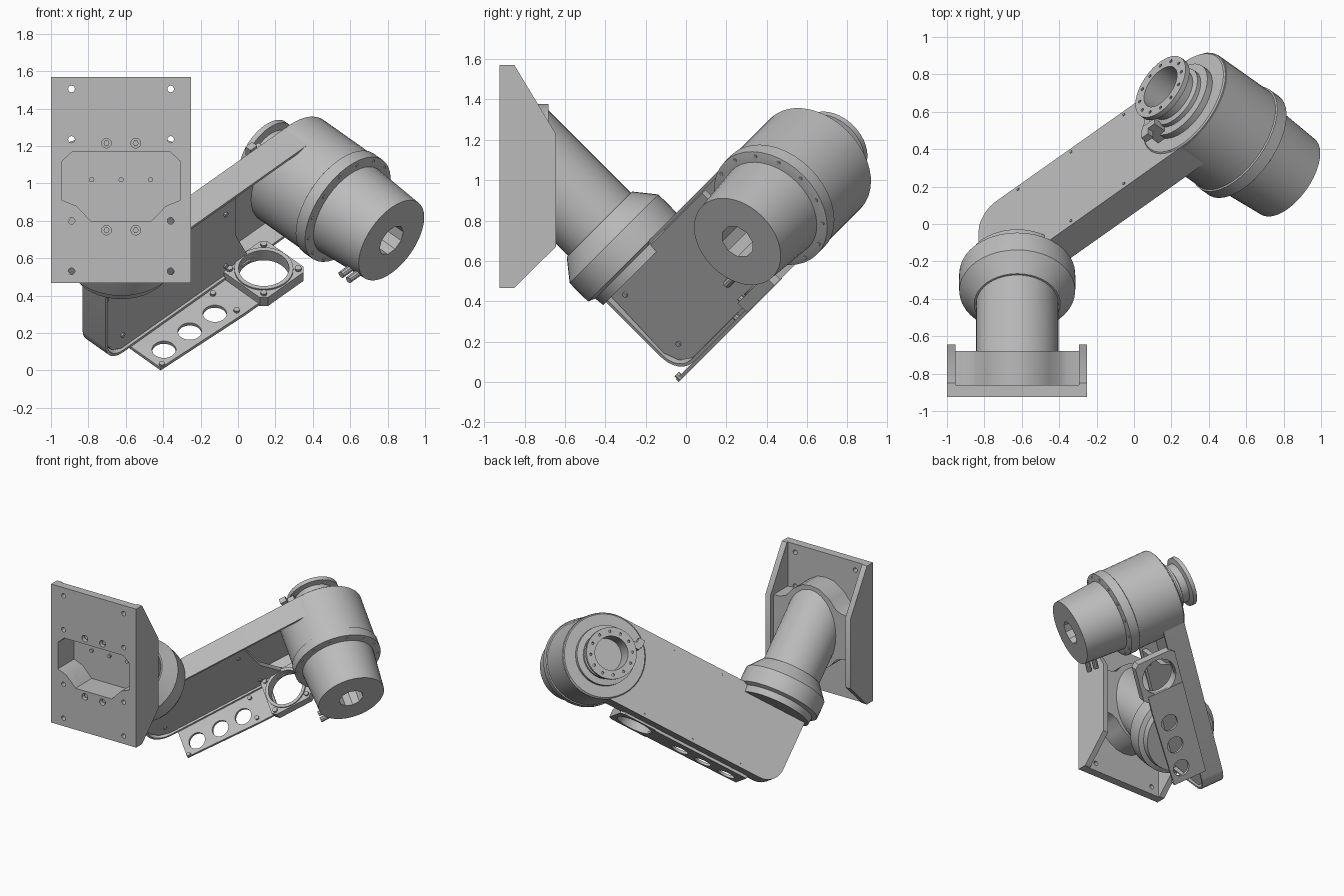
import bpy, bmesh
from math import sin, cos, pi, radians
from mathutils import Matrix, Vector

if "Cube" in bpy.data.objects:
    bpy.data.objects.remove(bpy.data.objects["Cube"], do_unlink=True)

grey = bpy.data.materials.new("light grey metal")
grey.use_nodes = True
grey.diffuse_color = (0.5, 0.5, 0.5, 1)
grey.node_tree.nodes["Principled BSDF"].inputs["Base Color"].default_value = (0.5, 0.5, 0.5, 1)

# Directions: along the arm, along the motor axis, up the shoulder axis
h = 0.5 ** 0.5
ALONG, AXIS, UP = Vector((h, .5, .5)), Vector((h, -.5, -.5)), Vector((0, -h, h))


def frame(x, y, z):
    return Matrix((x, y, z)).transposed().to_4x4()


BEAM = frame(ALONG, UP, AXIS)
FLAT = frame(AXIS, ALONG, UP)
CROSS = frame(UP, AXIS, ALONG)
FRONT = frame(Vector((1, 0, 0)), Vector((0, 0, 1)), Vector((0, -1, 0)))
SIDE = frame(Vector((0, 1, 0)), Vector((0, 0, 1)), Vector((1, 0, 0)))


def finish(name, bm, matrix):
    bmesh.ops.transform(bm, matrix=matrix, verts=bm.verts)
    bmesh.ops.recalc_face_normals(bm, faces=bm.faces)
    mesh = bpy.data.meshes.new(name)
    bm.to_mesh(mesh)
    bm.free()
    mesh.materials.append(grey)
    mesh.shade_smooth()
    mesh.set_sharp_from_angle(angle=radians(32))
    obj = bpy.data.objects.new(name, mesh)
    bpy.context.collection.objects.link(obj)
    return obj


def prism(name, points, low, high, matrix, recess=None):
    bm = bmesh.new()
    base = bm.faces.new([bm.verts.new((x, y, low)) for x, y in points])
    new = bmesh.ops.extrude_face_region(bm, geom=[base])["geom"]
    verts = [g for g in new if isinstance(g, bmesh.types.BMVert)]
    top = [g for g in new if isinstance(g, bmesh.types.BMFace)]
    bmesh.ops.translate(bm, verts=verts, vec=(0, 0, high - low))
    bmesh.ops.recalc_face_normals(bm, faces=bm.faces)
    if recess:
        wall, depth = recess
        bmesh.ops.inset_region(bm, faces=top, thickness=wall, use_even_offset=True)
        inner = bmesh.ops.extrude_discrete_faces(bm, faces=top)["faces"]
        bmesh.ops.translate(bm, verts=inner[0].verts[:], vec=(0, 0, -depth))
    return finish(name, bm, matrix)


def lathe(name, profile, matrix, centre, sides=40, cut_y=None):
    bm = bmesh.new()
    rings = [[bm.verts.new((r * cos(2 * pi * i / sides), r * sin(2 * pi * i / sides), z))
              for i in range(sides)] for r, z in profile]
    for low, high in zip(rings, rings[1:]):
        for i in range(sides):
            j = (i + 1) % sides
            bm.faces.new((low[i], low[j], high[j], high[i]))
    bmesh.ops.remove_doubles(bm, verts=bm.verts, dist=1e-5)
    bmesh.ops.transform(bm, matrix=matrix @ Matrix.Translation((*centre, 0)), verts=bm.verts)
    if cut_y is not None:
        cut = bmesh.ops.bisect_plane(bm, geom=bm.verts[:] + bm.edges[:] + bm.faces[:],
                                     plane_co=(0, cut_y, 0), plane_no=(0, -1, 0), clear_outer=True)
        bmesh.ops.edgeloop_fill(bm, edges=[e for e in cut["geom_cut"] if isinstance(e, bmesh.types.BMEdge)])
    return finish(name, bm, Matrix.Identity(4))


def ring(x, y, r, sides=20):
    return [(x + r * cos(2 * pi * i / sides), y + r * sin(2 * pi * i / sides)) for i in range(sides)]


def rect(x0, x1, y0, y1):
    return [(x0, y0), (x1, y0), (x1, y1), (x0, y1)]


def cut(objects, cutters):
    for obj in objects:
        for cutter in cutters:
            mod = obj.modifiers.new("cut", "BOOLEAN")
            mod.operation, mod.solver, mod.object = "DIFFERENCE", "EXACT", cutter
        bpy.context.view_layer.update()
        mesh = bpy.data.meshes.new_from_object(obj.evaluated_get(bpy.context.evaluated_depsgraph_get()))
        obj.modifiers.clear()
        obj.data = mesh
        mesh.set_sharp_from_angle(angle=radians(32))
    for cutter in cutters:
        bpy.data.objects.remove(cutter, do_unlink=True)


# Mounting bracket: front plate, side walls, flared pocket housing
MID = -0.625
plate = prism("mount_plate", rect(-1, -.25, .467, 1.57), .86, .925, FRONT)
wall = [(-.87, .467), (-.85, .467), (-.645, .67), (-.645, 1.23), (-.85, 1.57), (-.87, 1.57)]
for name, x in (("mount_wall_right", -1), ("mount_wall_left", -.295)):
    prism(name, wall, x, x + .045, SIDE)
arch = [(.34, .175), (.27, .18), (.22, .2), (.17, .26), (.13, .29), (.07, .325), (0, .335)]
upper = arch + [(-x, z) for x, z in arch[-2::-1]]
flare = [(MID + x, 1.043 + z) for x, z in upper] + [(MID - x, 1.043 - z) for x, z in upper]
housing = prism("pocket_housing", flare, .68, .87, FRONT)

half = [(.26, 1.17), (.315, 1.12), (.315, .91), (.24, .88), (.16, .797)]
octagon = [(MID + x, z) for x, z in half] + [(MID - x, z) for x, z in reversed(half)]
cut([plate, housing], [prism("pocket_cutter", octagon, .72, 1, FRONT)])
holes = [prism("hole_cutter", ring(x, z, .018, 12), .8, 1, FRONT)
         for x in (-.89, -.36) for z in (.53, .80, 1.235, 1.505)]
holes += [prism("hole_cutter", ring(MID + x, z, .026, 12), .89, 1, FRONT)
          for x in (-.078, .078) for z in (.75, 1.215)]
cut([plate], holes)
for x in (-.078, .078):
    for z in (.75, 1.215):
        prism("mount_bolt", ring(MID + x, z, .016, 6), .88, .905, FRONT)
for x in (-.157, 0, .157):
    prism("pocket_bolt", ring(MID + x, 1.02, .014, 10), .715, .735, FRONT)

# Shoulder: slanted tube with a wide collar
SHOULDER = (-.618, -.265)
lathe("shoulder_tube", [(0, .75), (.22, .75), (.22, 1.6), (0, 1.6)], FLAT, SHOULDER, cut_y=-.69)
lathe("shoulder_collar", [(0, .56), (.27, .56), (.275, .61), (.31, .625), (.312, .69),
                          (.31, .755), (.23, .855), (0, .855)], FLAT, SHOULDER)

# Arm: open tray with a round elbow end
END, MIDW, R, LOW = 1.055, .312, .314, .045
turns = [.565 + (pi - .565) * i / 18 for i in range(19)]
outline = [(END + R * sin(t), MIDW - R * cos(t)) for t in turns]
outline += [(-.46, MIDW + R), (-.5, MIDW + R - .05)]
outline += [(-.37 - .13 * sin(pi * i / 12), LOW + .13 - .13 * cos(pi * i / 12)) for i in range(6, -1, -1)]
prism("arm_tray", outline, -.675, -.5, BEAM, recess=(.016, .14))
cover = [(-.482, .18), (-.44, .1), (-.365, .063), (.6, .063), (.5, .3), (.5, .605), (-.46, .605)]
prism("arm_cover", cover, -.55, -.515, BEAM)
for a, w in ((-.38, .52), (-.36, .16), (.42, .52), (.42, .13)):
    prism("cover_bolt", ring(a, w, .014, 8), -.52, -.505, BEAM)
for a in (-.2, .2, .6, .95):
    for w in (.075, .595):
        prism("arm_bolt", ring(a, w, .008, 8), -.68, -.67, BEAM)

# Elbow motor: stepped drum with a bore in its nose
hub = (END, MIDW)
lathe("elbow_drum", [(0, -.682), (R - .01, -.682), (R + .002, -.67), (R + .002, -.3), (R + .01, -.295),
                     (R + .01, -.225), (.285, -.215), (0, -.215)], BEAM, hub)
nose = lathe("motor_nose", [(0, -.25), (.272, -.25), (.248, .105), (0, .105)], BEAM, hub)
cut([nose], [prism("bore_cutter", ring(*hub, .09, 10), -.2, .2, BEAM)])
for i in range(14):
    t = 2 * pi * i / 14
    prism("drum_bolt", ring(END + .3 * cos(t), MIDW + .3 * sin(t), .01, 8), -.23, -.215, BEAM)

# Cable studs under the nose
for b in (.02, .075):
    prism("cable_stud", ring(.2, b, .02, 10), .76, .87, CROSS)

# Output flange on the back of the elbow
flange = lathe("output_flange", [(0, -.69), (.125, -.69), (.125, -.855), (.19, -.855), (.19, -.825),
                                 (.15, -.815), (.15, -.76), (.175, -.75), (.175, -.725), (.22, -.72),
                                 (.22, -.67), (0, -.67)], BEAM, hub)
cut([flange], [prism("flange_cutter", ring(END + .158 * cos(pi * i / 6), MIDW + .158 * sin(pi * i / 6),
                                           .01, 8), -.9, -.835, BEAM) for i in range(12)])
prism("flange_clip", rect(END - .19, END - .1, MIDW + .13, MIDW + .17), -.8, -.68, BEAM)
prism("flange_clip_tab", rect(END - .2, END - .15, MIDW + .15, MIDW + .21), -.8, -.76, BEAM)

# Cable strip with three round holes
strip = prism("cable_strip", [(-.54, -.31), (-.275, -.31), (-.25, .3), (-.25, .45), (-.54, .45)],
              .025, .045, FLAT)
cut([strip], [prism("strip_cutter", ring(-.36, a, .064), 0, .1, FLAT) for a in (-.2, -.005, .185)])
for b, a in ((-.285, -.29), (-.29, .28), (-.47, .28)):
    prism("strip_stud", ring(b, a, .016, 8), .03, .06, FLAT)

# Square bearing frame with chamfered corners
FB, FA, c, s = -.375, .57, .03, .165
corner = [(s - c, -s), (s, c - s), (s, s - c), (s - c, s)]
square = [(FB + b, FA + a) for b, a in corner] + [(FB - b, FA - a) for b, a in corner]
bearing = prism("bearing_frame", square, .03, .095, FLAT)
lip = prism("bearing_lip", ring(FB, FA, .158, 32), .09, .105, FLAT)
cut([bearing, lip], [prism("bearing_cutter", ring(FB, FA, .135, 32), -.1, .2, FLAT)])
for b in (-.13, .13):
    for a in (-.13, .13):
        prism("frame_bolt", ring(FB + b, FA + a, .018, 8), .085, .11, FLAT)
